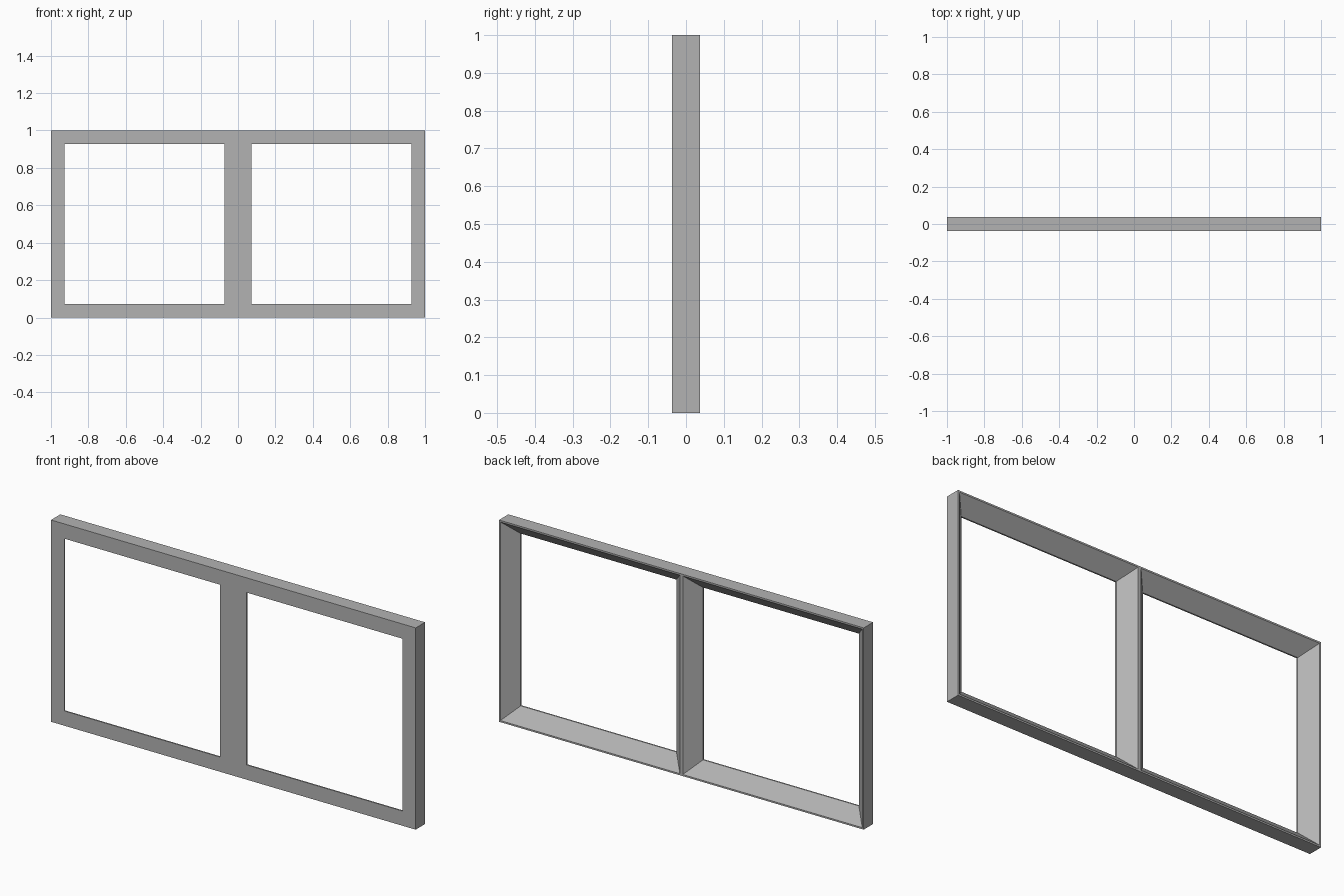
import bpy
import bmesh

cube = bpy.data.objects.get("Cube")
if cube:
    bpy.data.objects.remove(cube, do_unlink=True)

DEPTH = 0.073    # frame thickness
BORDER = 0.073   # width of the front face
RIM = 0.008      # narrow edge left at the back
LIP = 0.007      # straight edge around the front opening

grey = bpy.data.materials.new("frame_grey")
grey.use_nodes = True
colour = (0.45, 0.45, 0.45, 1)
grey.diffuse_color = colour
grey.node_tree.nodes["Principled BSDF"].inputs["Base Color"].default_value = colour

bm = bmesh.new()


def ring(inset, y):
    """Rectangular loop of the left half, inset from its outline."""
    a, b = inset, 1 - inset
    return [bm.verts.new((x, y, z)) for x, z in ((a, a), (b, a), (b, b), (a, b))]


# Profile of one pane: outside, front face, lip, splayed reveal, back rim
front, back = -DEPTH / 2, DEPTH / 2
rings = [ring(0, back), ring(0, front), ring(BORDER, front),
         ring(BORDER, front + LIP), ring(RIM, back)]
for i, loop in enumerate(rings):
    following = rings[(i + 1) % len(rings)]
    for j in range(4):
        if i == 0 and j == 3:
            continue  # open where the two halves meet
        k = (j + 1) % 4
        bm.faces.new((loop[j], loop[k], following[k], following[j]))
bmesh.ops.recalc_face_normals(bm, faces=bm.faces)

mesh = bpy.data.meshes.new("window_frame")
bm.to_mesh(mesh)
bm.free()
mesh.materials.append(grey)
frame = bpy.data.objects.new("window_frame", mesh)
bpy.context.collection.objects.link(frame)

# Second pane and shared centre bar
mirror = frame.modifiers.new("second_pane", "MIRROR")
mirror.use_axis[0] = True
mirror.use_clip = True
